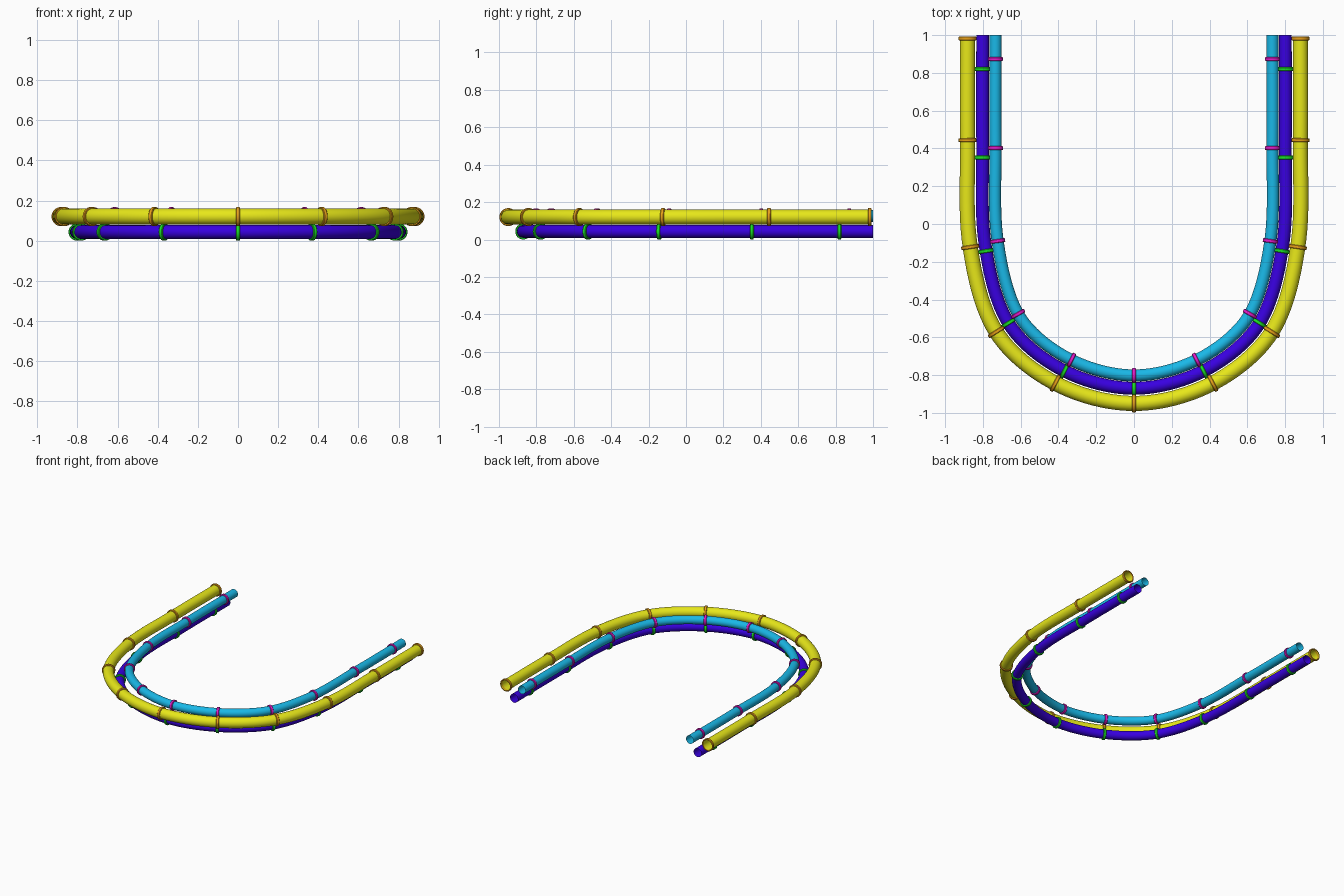
import bpy, bmesh, math
from mathutils import Vector

if "Cube" in bpy.data.objects:
    bpy.data.objects.remove(bpy.data.objects["Cube"])

SIDES = 32
# right half of the outer U path, from the leg end to the middle of the bend
HALF = [(.881, 1.6), (.881, 1.0), (.881, .444), (.867, -.122),
        (.729, -.572), (.413, -.845), (0, -.95)]


def u_path(offset, end_y):
    """Smooth U-shaped path, moved inward by offset: list of (point, tangent)."""
    ctrl = [Vector((x, y, 0)) for x, y in HALF]
    ctrl += [Vector((-x, y, 0)) for x, y in HALF[-2::-1]]
    path = []
    for i in range(1, len(ctrl) - 2):
        p0, p1, p2, p3 = ctrl[i - 1:i + 3]
        # tangents scaled to the segment length keep the curve even
        d = (p2 - p1).length
        m1 = (p2 - p0) / ((p2 - p1).length + (p1 - p0).length) * d
        m2 = (p3 - p1) / ((p3 - p2).length + (p2 - p1).length) * d
        for k in range(12 if i < len(ctrl) - 3 else 13):
            t = k / 12
            p = (p1 * (2*t**3 - 3*t*t + 1) + m1 * (t**3 - 2*t*t + t)
                 + p2 * (3*t*t - 2*t**3) + m2 * (t**3 - t*t))
            v = (p1 * (6*t*t - 6*t) + m1 * (3*t*t - 4*t + 1)
                 + p2 * (6*t - 6*t*t) + m2 * (3*t*t - 2*t)).normalized()
            inward = Vector((v.y, -v.x, 0))
            path.append((p + inward * offset, v))
    path[0][0].y = path[-1][0].y = end_y
    return path


def add_loop(bm, p, v, r):
    side, up = Vector((v.y, -v.x, 0)), Vector((0, 0, 1))
    ring = []
    for i in range(SIDES):
        a = 2 * math.pi * i / SIDES
        ring.append(bm.verts.new(p + side * r * math.cos(a) + up * r * math.sin(a)))
    return ring


def bridge(bm, a, b):
    for i in range(SIDES):
        j = (i + 1) % SIDES
        bm.faces.new((a[i], a[j], b[j], b[i]))


def finish(bm, name, color):
    bmesh.ops.recalc_face_normals(bm, faces=bm.faces)
    me = bpy.data.meshes.new(name)
    bm.to_mesh(me)
    bm.free()
    ob = bpy.data.objects.new(name, me)
    bpy.context.collection.objects.link(ob)
    mat = bpy.data.materials.new(name)
    mat.diffuse_color = (*color, 1)
    mat.use_nodes = True
    mat.node_tree.nodes["Principled BSDF"].inputs["Base Color"].default_value = mat.diffuse_color
    me.materials.append(mat)
    bpy.ops.object.select_all(action='DESELECT')
    ob.select_set(True)
    bpy.context.view_layer.objects.active = ob
    bpy.ops.object.shade_smooth_by_angle(angle=math.radians(40))


def make_pipe(name, offset, z, r, ring_r, end_y, ring_ys, color, ring_color):
    path = u_path(offset, end_y)
    lift = Vector((0, 0, z))
    # open tube
    bm = bmesh.new()
    loops = [add_loop(bm, p + lift, v, r) for p, v in path]
    for a, b in zip(loops, loops[1:]):
        bridge(bm, a, b)
    finish(bm, name + "_pipe", color)

    # clamp positions: middle of the bend, then mirrored pairs by y
    mid = path[len(path) // 2]
    spots = [mid]
    half = path[:len(path) // 2 + 1]
    for y in ring_ys:
        for (p, v), (q, w) in zip(half, half[1:]):
            if p.y >= y > q.y:
                t = (p.y - y) / (p.y - q.y)
                c, d = p.lerp(q, t), v.lerp(w, t).normalized()
                spots.append((c, d))
                spots.append((Vector((-c.x, c.y, 0)), Vector((-d.x, d.y, 0))))
                break
    # bands with a slightly bevelled rectangular section
    h, b = .010, .003
    section = [(-h, r), (-h, ring_r - b), (-h + b, ring_r),
               (h - b, ring_r), (h, ring_r - b), (h, r)]
    bm = bmesh.new()
    for c, d in spots:
        rs = [add_loop(bm, c + lift + d * s, d, rad) for s, rad in section]
        for i in range(len(rs)):
            bridge(bm, rs[i], rs[(i + 1) % len(rs)])
    finish(bm, name + "_clamps", ring_color)


make_pipe("outer", 0, .12, .040, .048, .990, (.982, .444, -.122, -.571, -.843),
          (.8, .8, .01), (.8, .35, .01))
make_pipe("lower", .080, .043, .034, .043, 1.0, (.82, .352, -.143, -.524, -.778),
          (.04, .0, .75), (.01, .75, .02))
make_pipe("inner", .148, .127, .032, .040, 1.0, (.873, .402, -.09, -.476, -.72),
          (.01, .48, .8), (.8, .01, .6))
